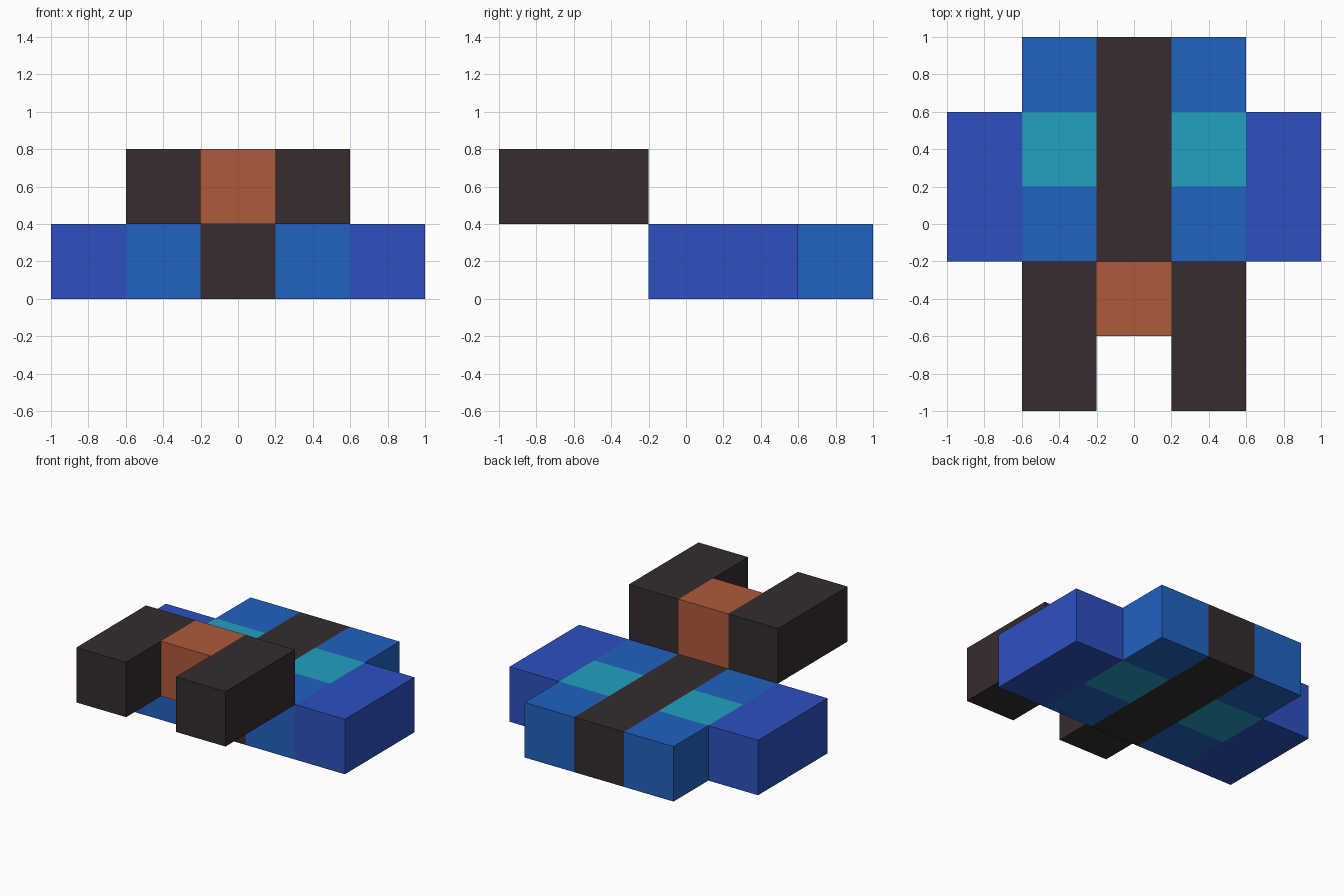
import bpy
import bmesh
from mathutils import Vector

cube = bpy.data.objects.get("Cube")
if cube:
    bpy.data.objects.remove(cube, do_unlink=True)


def material(name, rgb):
    """Flat material from 0-255 sRGB values."""
    lin = [c / 255 / 12.92 if c <= 10 else ((c / 255 + 0.055) / 1.055) ** 2.4 for c in rgb]
    m = bpy.data.materials.new(name)
    m.use_nodes = True
    m.diffuse_color = (*lin, 1)
    bsdf = m.node_tree.nodes["Principled BSDF"]
    bsdf.inputs["Base Color"].default_value = (*lin, 1)
    bsdf.inputs["Roughness"].default_value = 0.9
    return m


charcoal = material("charcoal", (54, 44, 45))
rust = material("rust", (175, 90, 60))
cobalt = material("cobalt", (45, 80, 192))
blue = material("blue", (33, 98, 192))
teal = material("teal", (34, 161, 192))


def block(name, lo, hi, mat):
    """Axis-aligned block between two corners."""
    lo, hi = Vector(lo), Vector(hi)
    bm = bmesh.new()
    bmesh.ops.create_cube(bm, size=1)
    for v in bm.verts:
        v.co = (lo + hi) / 2 + v.co * (hi - lo)
    mesh = bpy.data.meshes.new(name)
    bm.to_mesh(mesh)
    bm.free()
    mesh.materials.append(mat)
    obj = bpy.data.objects.new(name, mesh)
    bpy.context.collection.objects.link(obj)
    return obj


def pair(name, lo, hi, mat):
    """Block on the left (+x) and its mirror image on the right."""
    block("left_" + name, lo, hi, mat)
    block("right_" + name, (-hi[0], lo[1], lo[2]), (-lo[0], hi[1], hi[2]), mat)


# Lower body: central spine, flanks with a teal band, outer wings
block("spine", (-0.2, -0.2, 0), (0.2, 1.0, 0.4), charcoal)
pair("front_flank", (0.2, -0.2, 0), (0.6, 0.2, 0.4), blue)
pair("flank_band", (0.2, 0.2, 0), (0.6, 0.6, 0.4), teal)
pair("rear_flank", (0.2, 0.6, 0), (0.6, 1.0, 0.4), blue)
pair("wing", (0.6, -0.2, 0), (1.0, 0.6, 0.4), cobalt)

# Raised front: head between two prongs
block("head", (-0.2, -0.6, 0.4), (0.2, -0.2, 0.8), rust)
pair("prong", (0.2, -1.0, 0.4), (0.6, -0.2, 0.8), charcoal)
